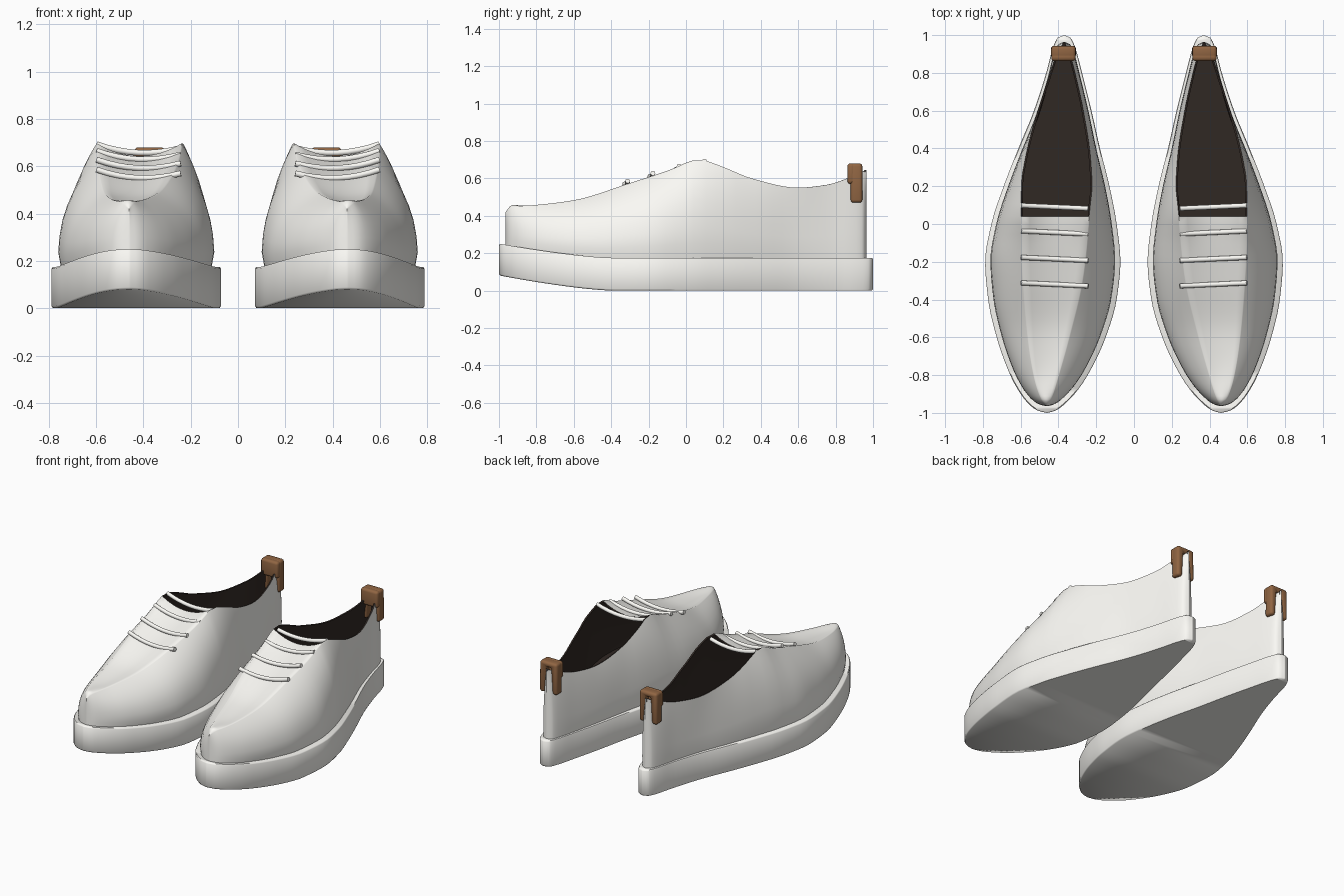
import bpy, bmesh, math

if "Cube" in bpy.data.objects:
    bpy.data.objects.remove(bpy.data.objects["Cube"])


def material(name, rgb):
    m = bpy.data.materials.new(name)
    m.diffuse_color = (*rgb, 1)
    m.use_nodes = True
    m.node_tree.nodes["Principled BSDF"].inputs["Base Color"].default_value = m.diffuse_color
    return m


LEATHER = material("pale_leather", (0.97, 0.96, 0.92))
DARK = material("dark_lining", (0.03, 0.021, 0.017))
BROWN = material("brown_tab", (0.28, 0.13, 0.055))


def curve_at(table, y, col):
    """Monotone cubic interpolation of one column of a key table."""
    ys = [r[0] for r in table]
    vs = [r[col] for r in table]
    y = min(max(y, ys[0]), ys[-1])
    d = [(vs[i + 1] - vs[i]) / (ys[i + 1] - ys[i]) for i in range(len(ys) - 1)]

    def tangent(i):
        if i == 0 or i == len(ys) - 1:
            return d[0] if i == 0 else d[-1]
        a, b = d[i - 1], d[i]
        return 0 if a * b <= 0 else 2 * a * b / (a + b)

    i = max(k for k in range(len(ys) - 1) if ys[k] <= y)
    h = ys[i + 1] - ys[i]
    t = (y - ys[i]) / h
    return ((2*t**3 - 3*t**2 + 1) * vs[i] + (t**3 - 2*t**2 + t) * h * tangent(i)
            + (3*t**2 - 2*t**3) * vs[i + 1] + (t**3 - t**2) * h * tangent(i + 1))


# y, inner x, outer x of the sole outline
SOLE = [(-1, .46, .46), (-.99, .42, .505), (-.96, .375, .55), (-.9, .315, .6),
        (-.8, .245, .655), (-.6, .15, .727), (-.4, .092, .772), (-.2, .072, .788),
        (0, .092, .755), (.2, .13, .69), (.4, .18, .612), (.6, .225, .53),
        (.8, .275, .465), (.93, .31, .43), (.985, .335, .405), (1, .37, .37)]
# y, inner x, outer x, height of the rim, height of the vamp centre
RIM = [(-.965, .46, .46, .42, .42), (-.93, .44, .49, .447, .457),
       (-.8, .40, .53, .458, .452), (-.6, .345, .56, .483, .468),
       (-.3, .275, .585, .575, .55), (-.1, .25, .595, .64, .607),
       (.07, .235, .597, .70, .645), (.2, .222, .597, .66, .6),
       (.35, .23, .575, .60, .6), (.6, .268, .51, .55, .5), (.75, .3, .46, .565, .5),
       (.9, .34, .408, .615, .6), (.965, .37, .37, .645, .6)]


def rise(y):
    return max(0, (-.4 - y) / .6) ** 1.4


def outline(y):
    a, b = curve_at(SOLE, y, 1), curve_at(SOLE, y, 2)
    return (a + b) / 2, (b - a) / 2


def finish(name, bm, mats, angle=40, mods=()):
    bmesh.ops.remove_doubles(bm, verts=bm.verts, dist=1e-4)
    me = bpy.data.meshes.new(name)
    bm.to_mesh(me)
    bm.free()
    for m in mats:
        me.materials.append(m)
    ob = bpy.data.objects.new(name, me)
    bpy.context.collection.objects.link(ob)
    bpy.context.view_layer.objects.active = ob
    ob.select_set(True)
    for kind, props in list(mods) + [("MIRROR", {})]:
        mod = ob.modifiers.new(kind.title(), kind)
        for k, v in props.items():
            setattr(mod, k, v)
        bpy.ops.object.modifier_apply(modifier=mod.name)
    bpy.ops.object.shade_smooth_by_angle(angle=math.radians(angle))
    ob.select_set(False)
    return ob


N = 56
stations = [-math.cos(math.pi * k / N) for k in range(N + 1)]

# Soles: rounded slab following the outline, with toe spring
bm = bmesh.new()
rings = []
for frac, s, sy in [(0, .985, .994), (.05, 1, 1), (.96, 1, 1), (1, .985, .994)]:
    left, right = [], []
    for y in stations:
        c, h = outline(y)
        z = .08 * rise(y) + frac * (.175 - .005 * rise(y))
        left.append(bm.verts.new((c - h * s, y * sy, z)))
        right.append(bm.verts.new((c + h * s, y * sy, z)))
    rings.append((left, right))
for k in range(N):
    for (l0, r0), (l1, r1) in zip(rings, rings[1:]):
        bm.faces.new((r0[k], r0[k + 1], r1[k + 1], r1[k]))
        bm.faces.new((l0[k + 1], l0[k], l1[k], l1[k + 1]))
    for l, r in (rings[0], rings[-1]):
        bm.faces.new((l[k], r[k], r[k + 1], l[k + 1]))
bmesh.ops.remove_doubles(bm, verts=bm.verts, dist=1e-4)
bmesh.ops.recalc_face_normals(bm, faces=bm.faces)
finish("soles", bm, [LEATHER], 60)

# Uppers: bulging side walls, plus a sunken vamp in front of the opening
W, C, L, OPEN = 10, 8, .965, .04
ys = sorted([y * L for y in stations if abs(y * L - OPEN) > .02] + [OPEN])
bm = bmesh.new()
rows = []
for y in ys:
    c, h = outline(y / L)
    h *= .925
    rl, rr, rz, cz = [curve_at(RIM, y, k) for k in (1, 2, 3, 4)]
    zb = .17 + .075 * rise(y)
    inner, outer = [], []
    for k in range(W + 1):
        t = math.sin(k / W * math.pi / 2)
        f = 1 - t ** 2.8
        hk = h * (.96 if k == 0 else 1)
        z = zb + (rz - zb) * t
        inner.append((rl + (c - hk - rl) * f, y, z))
        outer.append((rr + (c + hk - rr) * f, y, z))
    vamp = []
    for k in range(1, C):
        u = 2 * k / C - 1
        vamp.append((rl + (rr - rl) * k / C, y, cz + (rz - cz) * u * u))
    rows.append([bm.verts.new(p) for p in inner + vamp + outer[::-1]])
for y, a, b in zip(ys, rows, rows[1:]):
    for i in range(len(a) - 1):
        if y >= OPEN - 1e-6 and W <= i < W + C:
            continue
        bm.faces.new((a[i], a[i + 1], b[i + 1], b[i]))
bmesh.ops.delete(bm, geom=[v for v in bm.verts if not v.link_faces], context='VERTS')
finish("uppers", bm, [LEATHER, DARK], 80,
       [("SOLIDIFY", dict(thickness=.01, offset=-1, material_offset=1,
                          material_offset_rim=1))])

# Insoles: dark floor inside the opening
bm = bmesh.new()
rows = []
for y in stations:
    c, h = outline(y)
    z = .2 + .075 * rise(y)
    rows.append([bm.verts.new((c + s * h * .86, y * .94, z)) for s in (-1, 1)])
for a, b in zip(rows, rows[1:]):
    bm.faces.new((a[0], a[1], b[1], b[0]))
finish("insoles", bm, [DARK])

# Heel tabs: bevelled arches straddling the back of each collar, closed in front
bm = bmesh.new()
ARCH = [(.307, .47), (.345, .47), (.355, .645), (.39, .645), (.4, .47), (.44, .47),
        (.438, .68), (.309, .68)]
FRONT = [(.309, .57), (.438, .57), (.438, .68), (.309, .68)]
for profile, y0, y1 in [(ARCH, .88, .943), (FRONT, .863, .905)]:
    face = bm.faces.new([bm.verts.new((x, y0, z)) for x, z in profile])
    ext = bmesh.ops.extrude_face_region(bm, geom=[face])
    for v in ext["geom"]:
        if isinstance(v, bmesh.types.BMVert):
            v.co.y = y1
bmesh.ops.recalc_face_normals(bm, faces=bm.faces)
finish("heel_tabs", bm, [BROWN], 40, [("BEVEL", dict(width=.016, segments=3))])

# Laces: four sagging cords across each vamp
cu = bpy.data.curves.new("laces", 'CURVE')
cu.dimensions = '3D'
cu.bevel_depth = .013
cu.bevel_resolution = 3
cu.use_fill_caps = True
cu.materials.append(LEATHER)
for side in (-1, 1):
    for y, z in [(.09, .685), (-.045, .657), (-.185, .62), (-.32, .578)]:
        sp = cu.splines.new('POLY')
        sp.points.add(8)
        for k, p in enumerate(sp.points):
            u = k / 4 - 1
            p.co = (side * (.42 + .178 * u), y + .008 * u,
                    z + .008 * u - .028 * (1 - u * u), 1)
        sp.use_smooth = True
bpy.context.collection.objects.link(bpy.data.objects.new("laces", cu))
